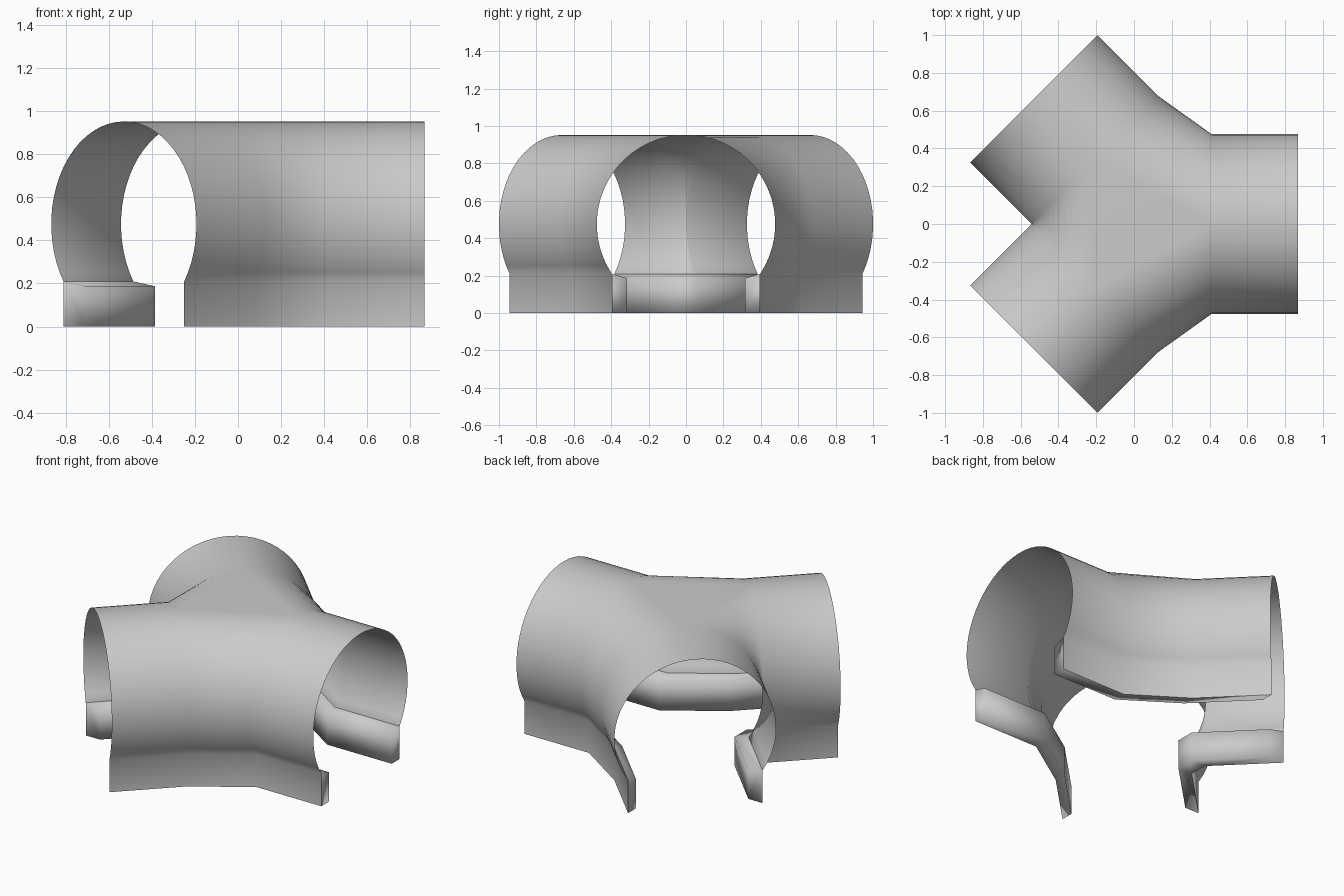
import bpy, bmesh, math
from mathutils import Vector

if "Cube" in bpy.data.objects:
    bpy.data.objects.remove(bpy.data.objects["Cube"])

R, CZ, WALL = 0.477, 0.475, 0.396      # arch radius, arch centre height, wall half-width
N = 40                                  # segments round the arch (even)
LOW = math.acos(WALL / R)               # arch stops this far below the centre
LEDGE = CZ - R * math.sin(LOW)


def arch(cx, cy, deg):
    """Wall foot, arch, wall foot: runs from right to left seen along deg."""
    a = math.radians(deg)
    left = Vector((-math.sin(a), math.cos(a), 0))
    c = Vector((cx, cy, 0))
    pts = [c - left * WALL]
    for i in range(N + 1):
        t = -LOW + (math.pi + 2 * LOW) * i / N
        pts.append(c - left * R * math.cos(t) + Vector((0, 0, CZ + R * math.sin(t))))
    pts.append(c + left * WALL)
    return pts


def finish(bm, name):
    bmesh.ops.recalc_face_normals(bm, faces=bm.faces)
    for f in bm.faces:
        f.smooth = True
    me = bpy.data.meshes.new(name)
    bm.to_mesh(me)
    bm.free()
    ob = bpy.data.objects.new(name, me)
    bpy.context.collection.objects.link(ob)
    return ob


# Three branches: (outer end centre, inner station centre, direction)
branches = [((0.867, 0), (0.41, 0), 0),
            ((-0.53, 0.663), (-0.206, 0.339), 135),
            ((-0.53, -0.663), (-0.206, -0.339), 225)]
outer = [arch(*o, d) for o, i, d in branches]
inner = [arch(*i, d) for o, i, d in branches]

# Tunnel shell: straight branches, bridged corners, flat crown
bm = bmesh.new()
vo = [[bm.verts.new(p) for p in s] for s in outer]
vi = [[bm.verts.new(p) for p in s] for s in inner]
M = N + 2
for k in range(3):
    a, b, nxt = vo[k], vi[k], vi[(k + 1) % 3]
    for j in range(M):
        bm.faces.new((a[j], a[j + 1], b[j + 1], b[j]))
    for j in range(M // 2):             # right half of next branch to left half of this one
        bm.faces.new((b[M - j], b[M - j - 1], nxt[j + 1], nxt[j]))
bm.faces.new([vi[k][M // 2] for k in range(3)])
finish(bm, "tunnel_shell")

# Inner curbs along the foot of each wall
shifts = [(0, -0.08), (0.1, 0), (0, 0.08)]
names = ["curb_back", "curb_left", "curb_front"]
for k in range(3):
    n = (k + 1) % 3
    path = [outer[k][-1], inner[k][-1], inner[n][0], outer[n][0]]
    v = Vector((*shifts[k], 0))
    up, edge = Vector((0, 0, LEDGE)), Vector((0, 0, LEDGE - 0.022))
    bm = bmesh.new()
    secs = [[bm.verts.new(q) for q in (p + up, p + v + edge, p + v, p)] for p in path]
    for s, t in zip(secs, secs[1:]):
        for j in range(3):
            bm.faces.new((s[j], s[j + 1], t[j + 1], t[j]))
    bm.faces.new(secs[0])
    bm.faces.new(secs[-1])
    finish(bm, names[k])
